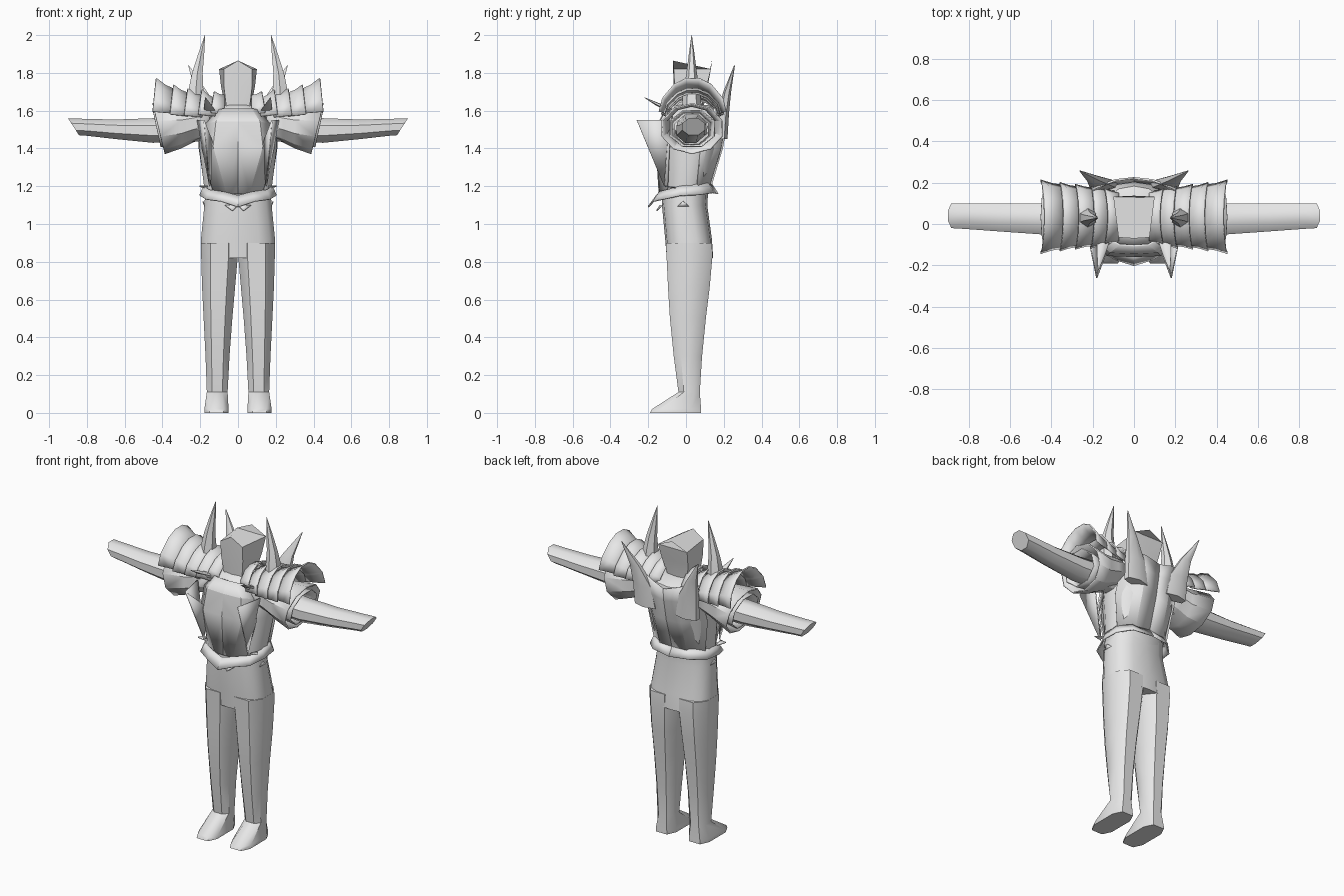
import bpy, bmesh, math

grey = bpy.data.materials.new("light grey")
grey.diffuse_color = (0.8, 0.8, 0.8, 1)


def finish(name, bm, mirror=False, thick=0, angle=40, offset=0):
    if not thick:
        bmesh.ops.recalc_face_normals(bm, faces=bm.faces[:])
    me = bpy.data.meshes.new(name)
    bm.to_mesh(me)
    bm.free()
    ob = bpy.data.objects.new(name, me)
    bpy.context.collection.objects.link(ob)
    me.materials.append(grey)
    bpy.ops.object.select_all(action='DESELECT')
    ob.select_set(True)
    bpy.context.view_layer.objects.active = ob
    bpy.ops.object.shade_smooth_by_angle(angle=math.radians(angle))
    if thick:
        m = ob.modifiers.new("thickness", 'SOLIDIFY')
        m.thickness, m.offset = thick, offset
    if mirror:
        m = ob.modifiers.new("mirror", 'MIRROR')
        m.use_clip = True
        m.merge_threshold = 0.0005
    return ob


def skin(name, rows, closed=True, caps=True, **kw):
    """Joins rows of points with quads, as a tube or as an open sheet."""
    bm = bmesh.new()
    vs = [[bm.verts.new(p) for p in r] for r in rows]
    n = len(rows[0])
    for a, b in zip(vs, vs[1:]):
        for i in range(n if closed else n - 1):
            j = (i + 1) % n
            bm.faces.new((a[i], a[j], b[j], b[i]))
    if closed and caps:
        bm.faces.new(vs[0])
        bm.faces.new(vs[-1])
    return finish(name, bm, **kw)


def ring(u0, u1, v0, v1, n, power=1.0):
    """Rounded outline inside a box, squarer for a lower power."""
    out = []
    for i in range(n):
        a = 2 * math.pi * (i + 0.5) / n
        c, s = math.cos(a), math.sin(a)
        c = math.copysign(abs(c) ** power, c) / math.cos(math.pi / n) ** power
        s = math.copysign(abs(s) ** power, s) / math.cos(math.pi / n) ** power
        out.append(((u0 + u1) / 2 + (u1 - u0) / 2 * c,
                    (v0 + v1) / 2 + (v1 - v0) / 2 * s))
    return out


def flat(z, x0, x1, y0, y1, n=8, p=0.8):
    return [(x, y, z) for x, y in ring(x0, x1, y0, y1, n, p)]


def upright(x, y0, y1, z0, z1, n=8, lean=0):
    return [(x + lean * (z - z0) / (z1 - z0), y, z)
            for y, z in ring(y0, y1, z0, z1, n, 1)]


def spike(name, path, n=6):
    """Horn through (x, y, z, x radius, y radius) stations."""
    skin(name, [flat(z, x - a, x + a, y - b, y + b, n, 1)
                for x, y, z, a, b in path], mirror=True, angle=50)


def tri(name, *pts):
    bm = bmesh.new()
    bm.faces.new([bm.verts.new(p) for p in pts])
    finish(name, bm, mirror=True, thick=0.006)


# Legs with wedge feet
skin("leg", [flat(0, .05, .178, -.19, .08, p=.6), flat(.02, .05, .178, -.18, .08, p=.6),
             flat(.11, .055, .165, -.04, .073), flat(.3, .045, .172, -.065, .085),
             flat(.5, .03, .182, -.085, .105), flat(.66, .016, .19, -.095, .125),
             flat(.83, .001, .195, -.103, .14), flat(.9, .0, .196, -.107, .138)],
     mirror=True)

# Hips and body
skin("hips", [flat(.82, -.193, .193, -.1, .142, 14, .65), flat(.92, -.196, .196, -.108, .135, 14, .7),
              flat(1.1, -.178, .178, -.125, .11, 14, .8), flat(1.18, -.172, .172, -.125, .115, 14, .8)])
skin("torso", [flat(1.1, -.17, .17, -.12, .108, 14, .9), flat(1.2, -.18, .18, -.12, .12, 14, .9),
               flat(1.4, -.205, .205, -.13, .18, 14, .9), flat(1.52, -.2, .2, -.125, .2, 14, .9),
               flat(1.6, -.15, .15, -.1, .18, 14, .9), flat(1.63, -.09, .09, -.06, .12, 14, .9)])

# Faceted breastplate with angled side panels
skin("breastplate", [[(0, y, z), (w, y + .005, z), (w2, y2, z2)] for y, z, w, w2, y2, z2 in (
    (-.105, 1.61, .07, .12, -.07, 1.6), (-.14, 1.54, .115, .17, -.08, 1.53),
    (-.155, 1.41, .13, .19, -.09, 1.4), (-.14, 1.16, .06, .13, -.1, 1.17))],
    closed=False, mirror=True, thick=.01, angle=20)

# Back plate rising into a high collar
skin("back_plate", [[(0, y, z), (.09, y - .01, z + d), (w, y2, z + 2 * d)] for y, z, d, w, y2 in (
    (.13, 1.2, 0, .175, .06), (.19, 1.4, 0, .205, .08),
    (.215, 1.53, .01, .205, .13), (.222, 1.6, .03, .2, .17))],
    closed=False, mirror=True, thick=.01, angle=30)
spike("back_spike", [(.14, .185, 1.45, .07, .03), (.155, .195, 1.58, .06, .028),
                     (.195, .218, 1.7, .032, .018), (.262, .257, 1.84, .002, .002)])

# Flaring belt, dipping to a point at the front and the back
belt = [(0, -.155, 1.15, -.2, 1.09), (.08, -.138, 1.17, -.172, 1.12), (.15, -.1, 1.18, -.125, 1.13),
        (.18, -.03, 1.2, -.03, 1.15), (.172, .06, 1.21, .075, 1.155),
        (.11, .115, 1.215, .145, 1.165), (0, .135, 1.21, .168, 1.16)]
skin("belt", [[(x, y, z) for x, y, z, _, _ in belt],
              [(x * 1.12, y, z) for x, _, _, y, z in belt]],
     closed=False, mirror=True, thick=.008, angle=30)
# Small hip points and belt knot
tri("knot", (0, -.135, 1.1), (.07, -.125, 1.1), (.03, -.155, 1.07))
tri("hip_point", (.176, -.045, 1.095), (.176, .015, 1.095), (.186, -.015, 1.12))
tri("belt_point", (.16, -.11, 1.2), (.17, -.05, 1.19), (.205, -.1, 1.2))

# Chest wings standing off the sides of the breastplate
tri("chest_wing", (.18, -.26, 1.55), (.215, -.09, 1.55), (.15, -.115, 1.2))
tri("chest_wing_inner", (.18, -.26, 1.55), (.15, -.115, 1.2), (.13, -.125, 1.42))
spike("collar_spike", [(.15, -.08, 1.6, .03, .02), (.16, -.14, 1.63, .02, .02),
                       (.172, -.22, 1.67, .002, .002)])

# Neck and gem-shaped head
skin("head", [[(-f, y0, z), (0, y0 - k, z + t), (f, y0, z), (b, y1, z), (0, y1 + k, z + t), (-b, y1, z)]
              for z, f, b, y0, y1, k, t in (
    (1.55, .06, .065, -.045, .08, .01, 0), (1.63, .063, .07, -.05, .085, .01, 0),
    (1.73, .075, .09, -.06, .11, .005, 0), (1.82, .075, .1, -.065, .132, .005, .045))],
    angle=30)

# Arms with slanted ends
skin("arm", [upright(.15, -.045, .11, 1.44, 1.58), upright(.45, -.05, .1, 1.43, 1.56),
             upright(.65, -.036, .098, 1.45, 1.553), upright(.8, -.024, .1, 1.467, 1.557, lean=.02),
             upright(.842, -.02, .1, 1.47, 1.56, lean=.058)], mirror=True)

# Flared sleeves and an inner cuff
skin("sleeve", [upright(.15, -.08, .14, 1.47, 1.63, 10), upright(.24, -.09, .15, 1.44, 1.62, 10),
                upright(.3, -.1, .155, 1.41, 1.62, 10), upright(.39, -.125, .19, 1.38, 1.63, 10, .06)],
     caps=False, mirror=True, thick=.008, angle=30)
skin("cuff", [upright(.3, -.06, .12, 1.42, 1.58), upright(.41, -.085, .15, 1.41, 1.6, lean=.04)],
     caps=False, mirror=True, thick=.006)

# Overlapping shoulder bands, each flaring outwards
arch = [(-1, 0), (-.9, .4), (-.55, .82), (-.2, 1), (.2, 1), (.55, .82), (.9, .4), (1, 0)]


def arc(x, r, z0, z1, lean):
    return [(x - lean * v, .035 + r * u, z0 + (z1 - z0) * v) for u, v in arch]


bands = [(.075, .145, .12, .135, 1.59, 1.68, 1.70), (.12, .21, .13, .15, 1.58, 1.66, 1.71),
         (.19, .285, .137, .155, 1.575, 1.68, 1.715), (.265, .36, .142, .164, 1.58, 1.69, 1.735),
         (.34, .452, .15, .176, 1.595, 1.71, 1.77)]
for x0, x1, r0, r1, z0, t0, t1 in bands:
    skin("shoulder_band", [arc(x0, r0, z0 - .01, t0, .005), arc((x0 + x1) / 2, (r0 + r1) / 2 - .004, z0 - .005,
                                                                (t0 + t1) / 2 - .006, .01),
                           arc(x1, r1, z0, t1, .018)],
         closed=False, mirror=True, thick=.008, angle=35)

# Tall curved shoulder horns
spike("shoulder_horn", [(.225, .03, 1.63, .045, .045), (.222, .03, 1.72, .038, .036),
                        (.215, .03, 1.8, .028, .024), (.195, .03, 1.9, .016, .013),
                        (.175, .03, 2.0, .001, .001)])
